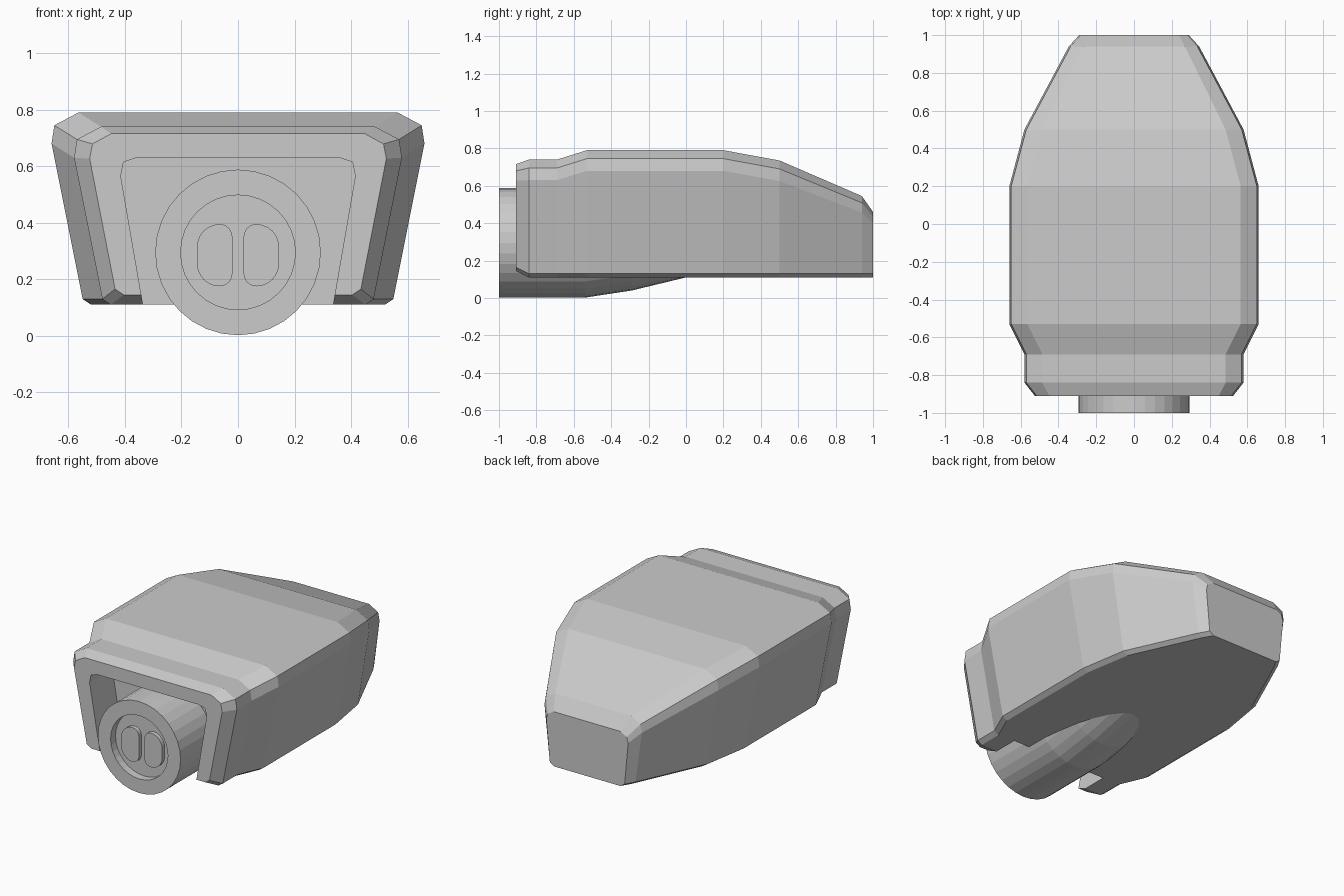
import bpy, bmesh, math

cube = bpy.data.objects.get("Cube")
if cube:
    bpy.data.objects.remove(cube, do_unlink=True)

grey = bpy.data.materials.new("plain_grey")
grey.use_nodes = True
grey.diffuse_color = (0.6, 0.6, 0.6, 1)
bsdf = next(n for n in grey.node_tree.nodes if n.type == 'BSDF_PRINCIPLED')
bsdf.inputs["Base Color"].default_value = (0.6, 0.6, 0.6, 1)


def loft(name, rings):
    """Skin a list of (y, [(x, z), ...]) rings and cap both ends."""
    bm = bmesh.new()
    loops = [[bm.verts.new((x, y, z)) for x, z in pts] for y, pts in rings]
    n = len(loops[0])
    for a, b in zip(loops, loops[1:]):
        for i in range(n):
            j = (i + 1) % n
            bm.faces.new((a[i], a[j], b[j], b[i]))
    bm.faces.new(loops[0])
    bm.faces.new(loops[-1])
    bmesh.ops.recalc_face_normals(bm, faces=bm.faces)
    mesh = bpy.data.meshes.new(name)
    bm.to_mesh(mesh)
    bm.free()
    ob = bpy.data.objects.new(name, mesh)
    mesh.materials.append(grey)
    bpy.context.collection.objects.link(ob)
    return ob


def mirrored(half):
    """Close a right-hand half outline with its mirror image."""
    return half + [(-x, z) for x, z in reversed(half)]


def arc(cx, cz, r, start, end, steps=6):
    return [(cx + r * math.cos(math.radians(start + (end - start) * i / steps)),
             cz + r * math.sin(math.radians(start + (end - start) * i / steps)))
            for i in range(steps + 1)]


def circle(r, cz, n=32):
    return [(r * math.cos(2 * math.pi * i / n), cz + r * math.sin(2 * math.pi * i / n))
            for i in range(n)]


# Housing: y, top height, widest half-width, lower half-width, lower corner height
stations = [
    (-0.91, 0.715, 0.525, 0.435, 0.165),
    (-0.84, 0.74, 0.58, 0.48, 0.13),
    (-0.69, 0.74, 0.58, 0.48, 0.13),
    (-0.53, 0.79, 0.66, 0.55, 0.13),
    (0.20, 0.79, 0.66, 0.55, 0.13),
    (0.50, 0.735, 0.58, 0.50, 0.13),
    (0.94, 0.545, 0.345, 0.30, 0.13),
    (1.00, 0.46, 0.29, 0.265, 0.13),
]
rings = []
for y, top, wide, low, lz in stations:
    k = 0.55 if y == 1.0 else 0.8 if y in (-0.91, 0.94) else 1.0
    rings.append((y, mirrored([
        (wide - 0.095 * k, top), (wide - 0.01, top - 0.045 * k),
        (wide, top - 0.11 * k), (low, lz), (low - 0.03, lz - 0.02)])))
housing = loft("housing", rings)

# Front recess, open at the front and below
opening = mirrored([(0.36, 0.63), (0.405, 0.615), (0.415, 0.565), (0.30, -0.1)])
cutter = loft("recess_cutter", [(-1.2, opening), (-0.68, opening)])
cutter.hide_render = True
cut = housing.modifiers.new("front_recess", 'BOOLEAN')
cut.operation = 'DIFFERENCE'
cut.solver = 'EXACT'
cut.object = cutter
bpy.context.view_layer.objects.active = housing
bpy.ops.object.modifier_apply(modifier=cut.name)
bpy.data.objects.remove(cutter, do_unlink=True)

# Round barrel with a recessed face, its tail rising into the housing
CZ = 0.295
loft("barrel", [
    (-0.95, circle(0.203, CZ)), (-1.0, circle(0.203, CZ)),
    (-1.0, circle(0.293, CZ)), (-0.54, circle(0.293, CZ)),
    (-0.29, circle(0.29, CZ + 0.035)), (0.0, circle(0.28, CZ + 0.095)),
    (0.1, circle(0.2, CZ + 0.095))])

# Two rounded pads standing on the recessed face
pad = (arc(0.065, 0.35, 0.045, 180, 90) + arc(0.065, 0.315, 0.08, 90, 0)
       + arc(0.065, 0.255, 0.08, 0, -90) + arc(0.065, 0.22, 0.045, 270, 180))
for side, sign in (("left", 1), ("right", -1)):
    outline = [(sign * x, z) for x, z in pad]
    loft(side + "_pad", [(-0.975, outline), (-0.945, outline)])
